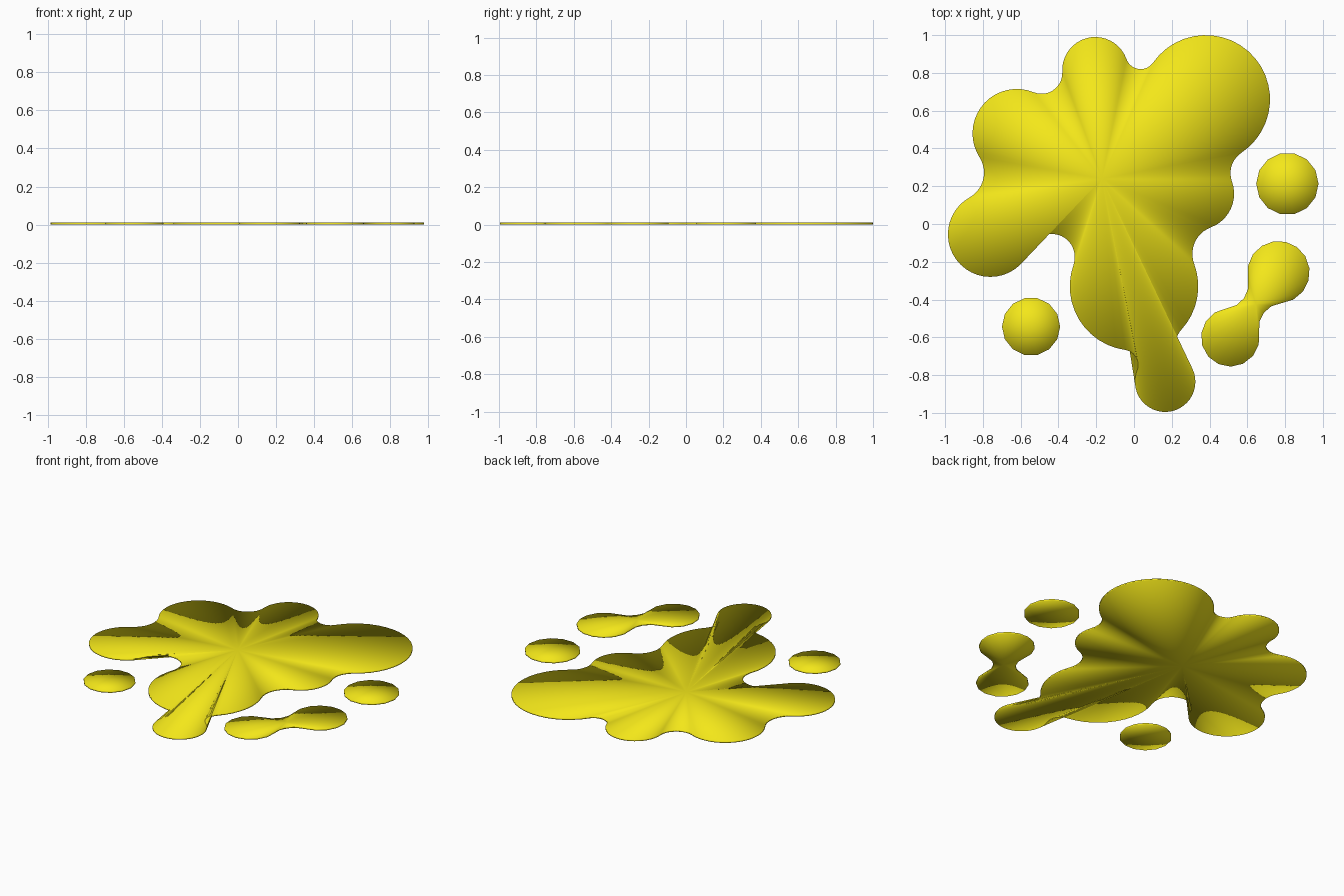
import bpy, math
from mathutils import Vector

if "Cube" in bpy.data.objects:
    bpy.data.objects.remove(bpy.data.objects["Cube"])

THICK = 0.01
mat = bpy.data.materials.new("yellow_paint")
mat.diffuse_color = (0.9, 0.8, 0.01, 1)
mat.use_nodes = True
mat.node_tree.nodes["Principled BSDF"].inputs["Base Color"].default_value = mat.diffuse_color


def arc(c, r, a0, a1, step):
    n = max(2, math.ceil(abs(a1 - a0) / step))
    return [c + r * Vector((math.cos(a0 + (a1 - a0) * i / n),
                            math.sin(a0 + (a1 - a0) * i / n))) for i in range(n + 1)]


def angle(v):
    return math.atan2(v.y, v.x)


def fillet_centre(p, q):
    """Centre of the hollow arc that touches both lobes on their outer side."""
    a, b = Vector(p[:2]), Vector(q[:2])
    d = b - a
    r1, r2 = p[2] + p[3], q[2] + p[3]
    t = (r1 * r1 - r2 * r2 + d.length_squared) / (2 * d.length)
    h = math.sqrt(max(0.0, r1 * r1 - t * t))
    u = d.normalized()
    return a + u * t + Vector((u.y, -u.x)) * h


def blob_outline(lobes, step):
    """Counter-clockwise chain of round lobes joined by hollow fillets."""
    n = len(lobes)
    hollows = [fillet_centre(lobes[i], lobes[(i + 1) % n]) for i in range(n)]
    pts = []
    for i, (x, y, r, f) in enumerate(lobes):
        c, h = Vector((x, y)), hollows[i]
        a0, a1 = angle(hollows[i - 1] - c), angle(h - c)
        pts += arc(c, r, a0, a0 + (a1 - a0) % math.tau, step)
        nxt = Vector(lobes[(i + 1) % n][:2])
        b0, b1 = angle(c - h), angle(nxt - h)
        pts += arc(h, f, b0, b0 - (b0 - b1) % math.tau, step)[1:-1]
    return pts


def slab(name, pts, hub):
    """Thin smooth-shaded plate, fanned out from a hub point."""
    n = len(pts)
    verts = [(p.x, p.y, z) for z in (0, THICK) for p in pts]
    verts += [(*hub, 0), (*hub, THICK)]
    faces = []
    for i in range(n):
        j = (i + 1) % n
        faces += [(j, i, 2 * n), (n + i, n + j, 2 * n + 1), (i, j, n + j, n + i)]
    me = bpy.data.meshes.new(name)
    me.from_pydata(verts, [], faces)
    me.materials.append(mat)
    me.shade_smooth()
    bpy.context.collection.objects.link(bpy.data.objects.new(name, me))


# Main splat: x, y, radius, fillet radius towards the next lobe
splat = [(0.38, 0.66, 0.34, 0.08), (-0.205, 0.815, 0.175, 0.11),
         (-0.62, 0.48, 0.235, 0.15), (-0.76, -0.055, 0.225, 0.12),
         (0.0, -0.33, 0.34, 0.08), (0.165, -0.835, 0.16, 0.1),
         (0.0, -0.33, 0.34, 0.15), (0.34, 0.16, 0.19, 0.13)]
slab("splat", blob_outline(splat, math.radians(9)), (-0.17, 0.24))

# Double drop with a narrow waist
double = [(0.765, -0.255, 0.165, 0.13), (0.51, -0.60, 0.155, 0.13)]
slab("double_drop", blob_outline(double, math.radians(25)), (0.645, -0.425))

# Single round drops
for name, x, y, r in (("right_drop", 0.812, 0.213, 0.165),
                      ("left_drop", -0.545, -0.543, 0.154)):
    slab(name, arc(Vector((x, y)), r, 0, math.tau, math.tau / 14)[:-1], (x, y))
